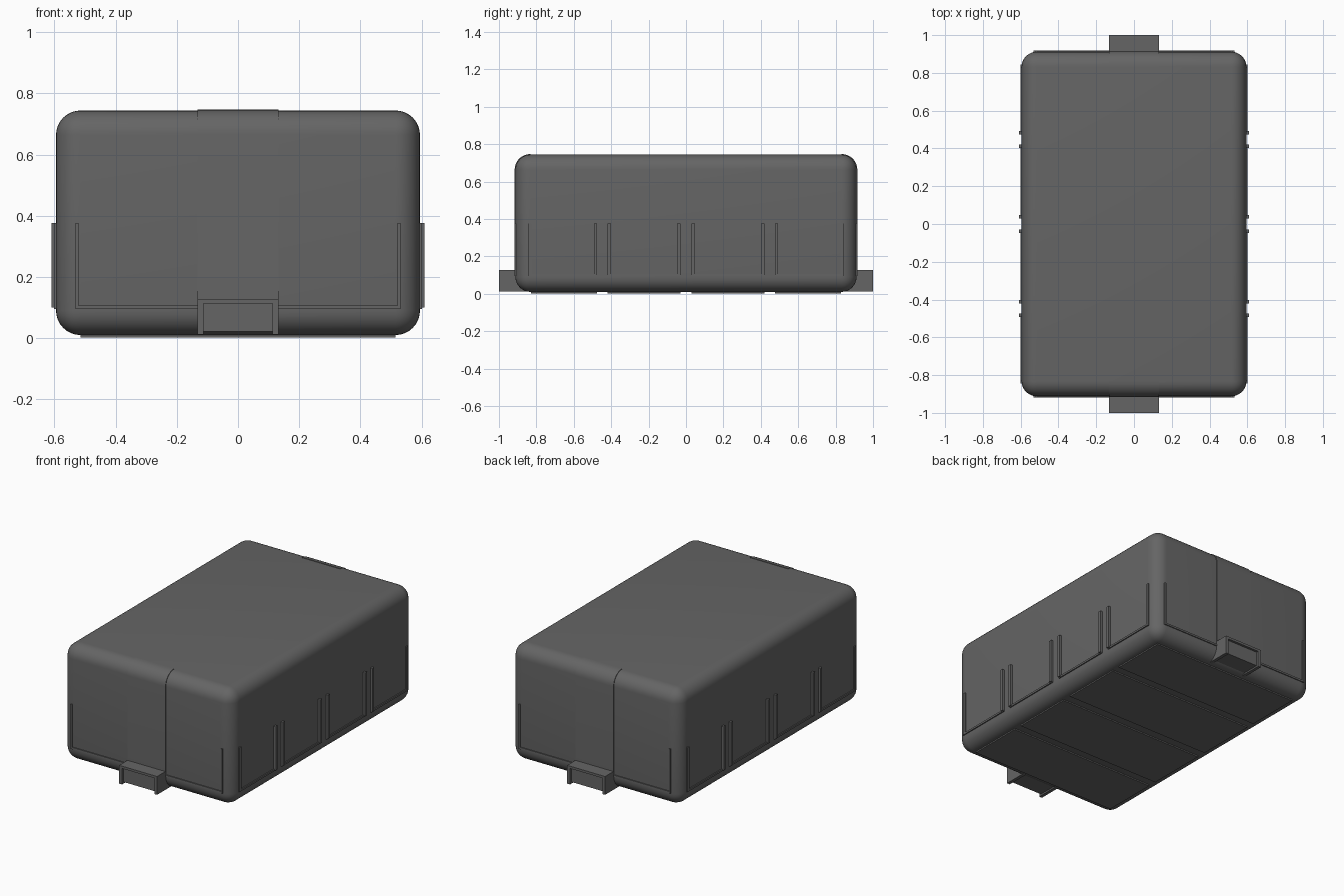
import bpy, bmesh, math

if "Cube" in bpy.data.objects:
    bpy.data.objects.remove(bpy.data.objects["Cube"])

mat = bpy.data.materials.new("dark grey")
mat.diffuse_color = (0.13, 0.13, 0.13, 1)
mat.use_nodes = True
mat.node_tree.nodes["Principled BSDF"].inputs["Base Color"].default_value = mat.diffuse_color


def finish(name, bm, smooth=False):
    bmesh.ops.recalc_face_normals(bm, faces=bm.faces)
    me = bpy.data.meshes.new(name)
    bm.to_mesh(me)
    bm.free()
    me.materials.append(mat)
    ob = bpy.data.objects.new(name, me)
    bpy.context.collection.objects.link(ob)
    if smooth:
        bpy.ops.object.select_all(action='DESELECT')
        ob.select_set(True)
        bpy.context.view_layer.objects.active = ob
        bpy.ops.object.shade_smooth_by_angle(angle=math.radians(35))
    return ob


def add_box(bm, x0, x1, y0, y1, z0, z1):
    vs = bmesh.ops.create_cube(bm, size=1)["verts"]
    for v in vs:
        v.co = (x1 if v.co.x > 0 else x0, y1 if v.co.y > 0 else y0,
                z1 if v.co.z > 0 else z0)


def extrude_x(bm, pts, x0, x1):
    # prism from a (y, z) outline
    a = [bm.verts.new((x0, y, z)) for y, z in pts]
    b = [bm.verts.new((x1, y, z)) for y, z in pts]
    n = len(pts)
    bm.faces.new(a)
    bm.faces.new(b[::-1])
    for i in range(n):
        bm.faces.new((a[i], a[(i + 1) % n], b[(i + 1) % n], b[i]))


# rounded case
W, D, Z0, Z1, R = 0.595, 0.912, 0.01, 0.744, 0.08
bm = bmesh.new()
add_box(bm, -W, W, -D, D, Z0, Z1)
bmesh.ops.bevel(bm, geom=bm.edges[:], offset=R, segments=8, profile=0.5,
                affect='EDGES', clamp_overlap=True)
finish("case_body", bm, True)

# four U-shaped rib frames on each long side
panels = [(-0.845, -0.475), (-0.42, -0.03), (0.03, 0.42), (0.475, 0.845)]
T = 0.018
for s, side in ((-1, "left"), (1, "right")):
    bm = bmesh.new()
    for y0, y1 in panels:
        outs = [0.602 if abs(y) > 0.8 else 0.61 for y in (y0, y1)]
        xs = [sorted((s * 0.58, s * o)) for o in outs]
        add_box(bm, *xs[0], y0, y0 + T, 0.1, 0.377)
        add_box(bm, *xs[1], y1 - T, y1, 0.1, 0.377)
        add_box(bm, *sorted((s * 0.58, s * 0.602)), y0, y1, 0.095, 0.107)
    finish(side + "_rib_frames", bm)

# plates under the floor
bm = bmesh.new()
for y0, y1 in panels:
    add_box(bm, -0.515, 0.515, max(y0, -0.83), min(y1, 0.83), 0.002, 0.02)
finish("floor_plates", bm)

# end details: rib frame, strap and latch, for front and back
for s, end in ((-1, "front"), (1, "back")):
    bm = bmesh.new()
    ys = sorted((s * 0.9, s * 0.918))
    for k in (-1, 1):
        add_box(bm, *sorted((k * 0.532, k * 0.522)), *ys, 0.1, 0.377)
        add_box(bm, *sorted((k * 0.13, k * 0.532)), *ys, 0.095, 0.107)
    finish(end + "_rib_frame", bm)

    # strap curling over the top edge
    bm = bmesh.new()
    cy, cz = D - R, Z1 - R
    arc = [math.radians(a) for a in range(0, 91, 10)]
    pts = [(0.9, 0.1), (D + 0.005, 0.1)]
    pts += [(cy + (R + 0.004) * math.cos(a), cz + (R + 0.003) * math.sin(a)) for a in arc]
    pts += [(cy + (R - 0.01) * math.cos(a), cz + (R - 0.01) * math.sin(a)) for a in arc[::-1]]
    extrude_x(bm, [(s * y, z) for y, z in pts], -0.133, 0.133)
    finish(end + "_strap", bm, True)

    # latch tab: rim on top and sides around a recessed block
    bm = bmesh.new()
    tab = [(0.84, 0.012), (1.0, 0.012), (1.0, 0.128), (0.9, 0.128)]
    for k in (-1, 1):
        extrude_x(bm, [(s * y, z) for y, z in tab], *sorted((k * 0.113, k * 0.133)))
    add_box(bm, -0.114, 0.114, *sorted((s * 0.9, s * 1.0)), 0.113, 0.128)
    core = [(0.84, 0.022), (0.985, 0.022), (0.985, 0.12), (0.9, 0.12)]
    extrude_x(bm, [(s * y, z) for y, z in core], -0.12, 0.12)
    finish(end + "_latch", bm)
